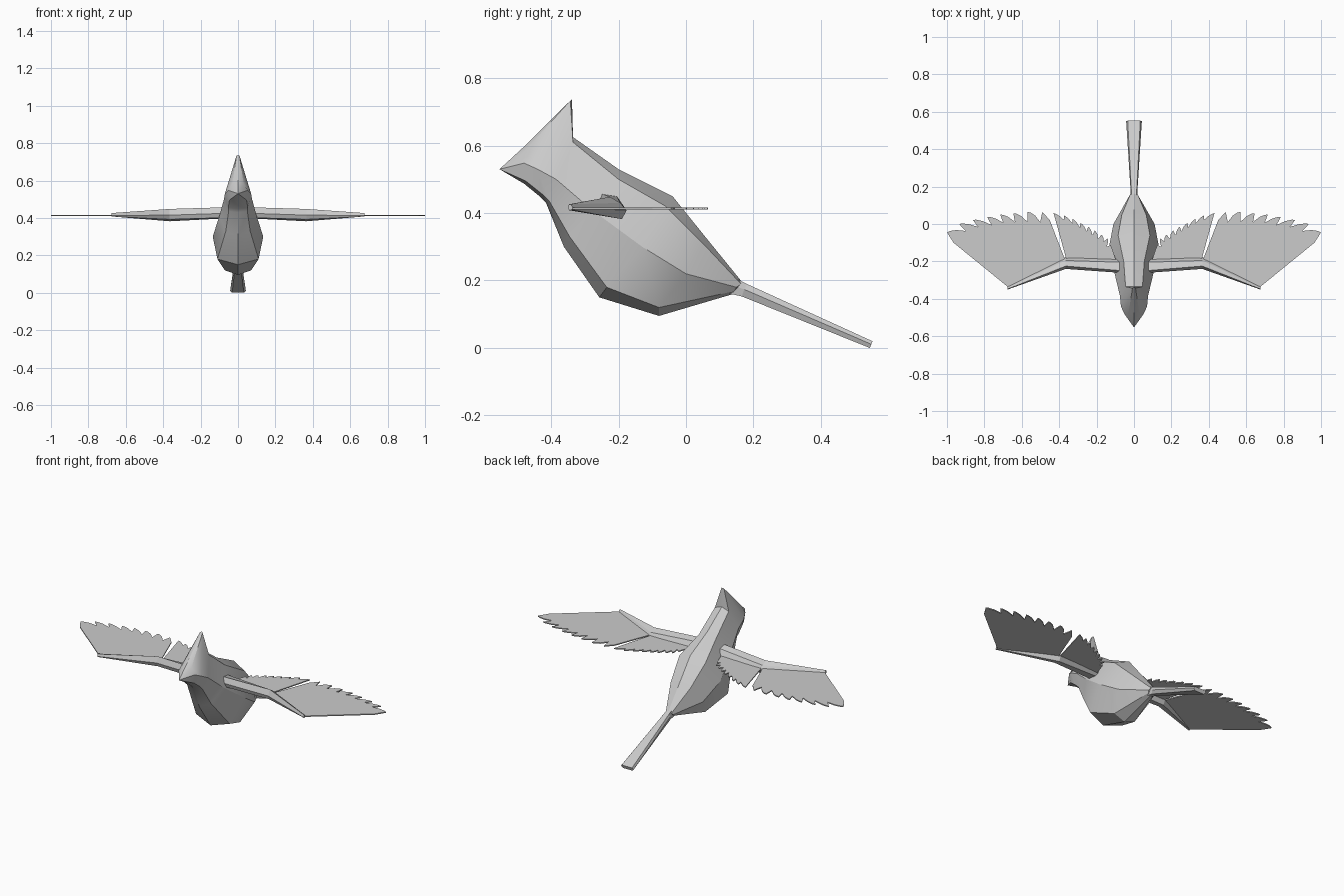
import bpy, bmesh
from math import radians
from mathutils import Vector

if "Cube" in bpy.data.objects:
    bpy.data.objects.remove(bpy.data.objects["Cube"])


def finish(bm, name, angle=None):
    bmesh.ops.recalc_face_normals(bm, faces=bm.faces)
    mesh = bpy.data.meshes.new(name)
    bm.to_mesh(mesh)
    bm.free()
    ob = bpy.data.objects.new(name, mesh)
    bpy.context.collection.objects.link(ob)
    if angle:
        bpy.ops.object.select_all(action='DESELECT')
        ob.select_set(True)
        bpy.context.view_layer.objects.active = ob
        bpy.ops.object.shade_smooth_by_angle(angle=radians(angle))
    return ob


def loft(name, rings, angle=None, nose=None):
    """Skin a series of closed rings, with end caps or a pointed start."""
    bm = bmesh.new()
    vs = [[bm.verts.new(p) for p in r] for r in rings]
    n = len(vs[0])
    for a, b in zip(vs, vs[1:]):
        for i in range(n):
            j = (i + 1) % n
            bm.faces.new((a[i], a[j], b[j], b[i]))
    if nose:
        tip = bm.verts.new(nose)
        for i in range(n):
            bm.faces.new((tip, vs[0][i], vs[0][(i + 1) % n]))
    else:
        bm.faces.new(vs[0])
    bm.faces.new(vs[-1])
    return finish(bm, name, angle)


def symmetric(top, sides, bottom):
    right = [Vector(p) for p in sides]
    left = [Vector((-p.x, p.y, p.z)) for p in reversed(right)]
    return [Vector((0, *top)), *right, Vector((0, *bottom)), *left]


# Body and crested head: back ridge, right side points, belly ridge
stations = [
    ((-.48, .597), [(.03, -.48, .582), (.052, -.48, .548), (.046, -.475, .495)], (-.48, .487)),
    ((-.338, .737), [(.008, -.343, .733), (.07, -.44, .53), (.052, -.425, .455)], (-.432, .448)),
    ((-.335, .625), [(.045, -.335, .61), (.075, -.385, .50), (.05, -.405, .435)], (-.415, .43)),
    ((-.20, .53), [(.055, -.20, .50), (.10, -.28, .41), (.065, -.345, .33)], (-.362, .30)),
    ((-.04, .45), [(.085, -.06, .42), (.135, -.13, .30), (.11, -.235, .18)], (-.257, .15)),
    ((.06, .326), [(.065, .05, .31), (.11, .0, .22), (.07, -.08, .12)], (-.08, .095)),
    ((.165, .197), [(.018, .163, .19), (.024, .15, .18), (.018, .142, .168)], (.14, .16)),
]
loft("body", [symmetric(*s) for s in stations], 28, (0, -.553, .53))


# Flared tail
def tail_ring(w, top, bottom):
    t, b = Vector((0, *top)), Vector((0, *bottom))
    spec = [(.8, 0), (1, .45), (.75, 1), (-.75, 1), (-1, .45), (-.8, 0)]
    return [t.lerp(b, f) + Vector((w * k, 0, 0)) for k, f in spec]


loft("tail", [tail_ring(.018, (.13, .215), (.11, .165)),
              tail_ring(.018, (.18, .19), (.165, .153)),
              tail_ring(.042, (.553, .02), (.545, .0))])


# Wing arms: cross-sections (y, z) at shoulder, elbow and wrist
arm = [
    (.06, [(-.262, .425), (-.25, .457), (-.205, .45), (-.19, .415), (-.205, .398), (-.255, .402)]),
    (.365, [(-.24, .415), (-.225, .448), (-.195, .43), (-.176, .408), (-.19, .382), (-.23, .392)]),
    (.675, [(-.35, .413), (-.347, .426), (-.342, .426), (-.335, .416), (-.338, .41), (-.346, .408)]),
]

# Feather fans: root outline, feather tips, fan pivot and notch depth
inner = ([(.36, -.195), (.09, -.21)],
         [(.125, -.11), (.142, -.076), (.175, -.058), (.21, -.035), (.245, -.015),
          (.285, .005), (.328, .027), (.375, .046), (.43, .058)], (.27, -.25), .028)
outer = ([(.67, -.34), (.367, -.195)],
         [(.49, .065), (.57, .064), (.645, .056), (.715, .05), (.785, .037),
          (.862, .022), (.935, .0), (1.0, -.045)], (.5, -.3), .055)


def feather_outline(roots, tips, pivot, depth):
    pts = [Vector(p) for p in roots]
    tips = [Vector(t) for t in tips]
    pivot = Vector(pivot)
    if depth > .04:                       # first feather starts at the gap
        pts.append(Vector((.45, .02)))
    for a, b in zip(tips, tips[1:]):
        step = (b - a).length
        cut = min(depth, step * .7)
        inward = (pivot - (a + b) / 2).normalized() * cut
        pts += [a, a.lerp(b, .2) + inward, a.lerp(b, .5) + inward * .35]
        pts.append(a.lerp(b, .8) + inward * .05)
    pts.append(tips[-1])
    if depth > .04:                       # blunt outermost feather
        pts.append(Vector((.965, -.1)))
    return pts


def feathers(name, side, spec):
    bm = bmesh.new()
    f = bm.faces.new([bm.verts.new((side * p.x, p.y, .4105)) for p in feather_outline(*spec)])
    ext = bmesh.ops.extrude_face_region(bm, geom=[f])
    top = [g for g in ext["geom"] if isinstance(g, bmesh.types.BMVert)]
    bmesh.ops.translate(bm, vec=(0, 0, .006), verts=top)
    return finish(bm, name)


for label, s in (("left", 1), ("right", -1)):
    loft(label + "_wing_arm", [[Vector((s * x, y, z)) for y, z in r] for x, r in arm])
    feathers(label + "_inner_feathers", s, inner)
    feathers(label + "_outer_feathers", s, outer)
